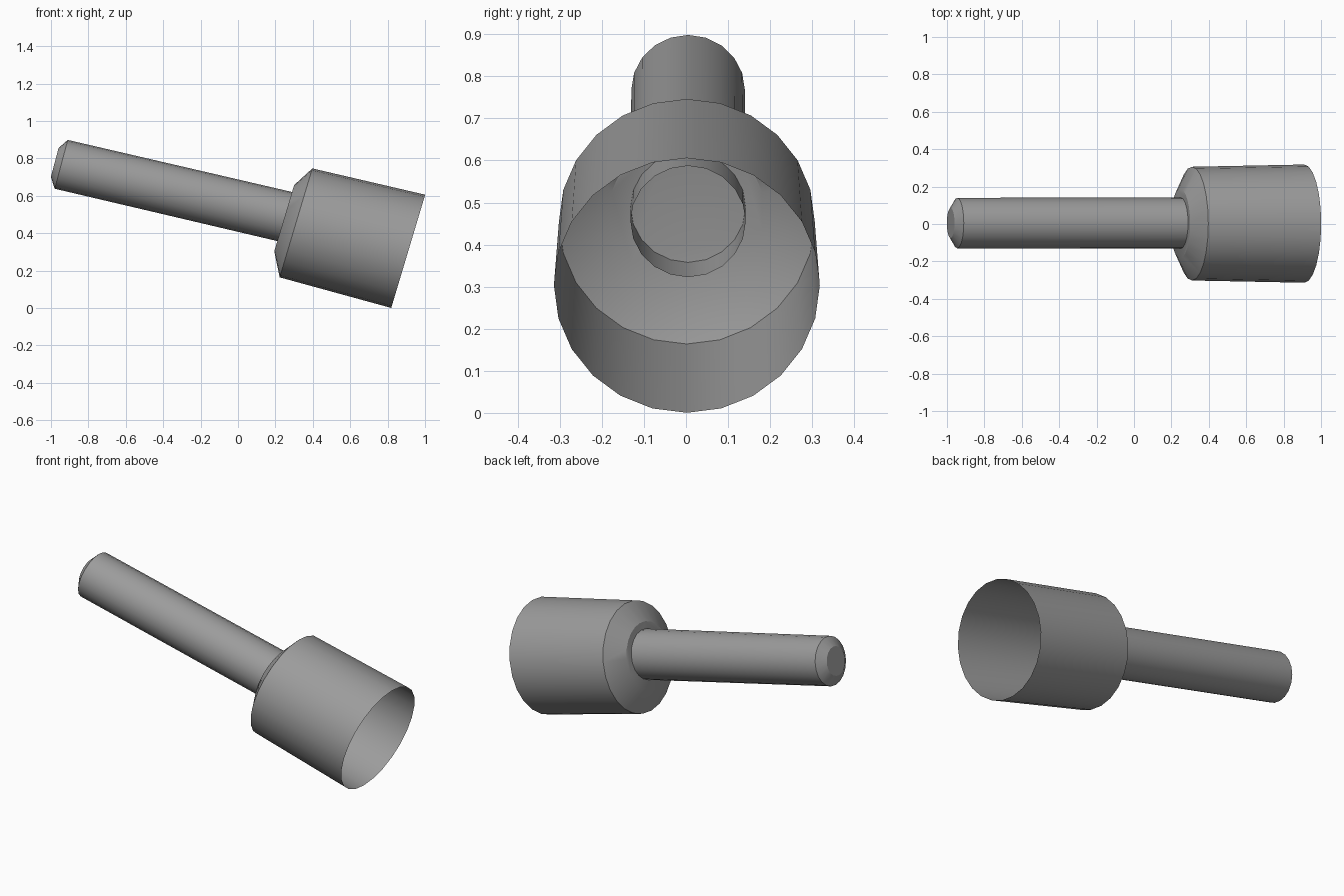
import bpy
import bmesh
from math import sin, cos, pi, radians

cube = bpy.data.objects.get("Cube")
if cube:
    bpy.data.objects.remove(cube)

GREY = (0.33, 0.33, 0.33, 1)
mat = bpy.data.materials.new("grey metal")
mat.use_nodes = True
mat.diffuse_color = GREY
mat.node_tree.nodes["Principled BSDF"].inputs["Base Color"].default_value = GREY


def ring_tube(name, rings, tilt, y, sides):
    """Skin tilted rings (x, z, radius); the first ring is capped, the last stays open."""
    bm = bmesh.new()
    t = radians(tilt)
    loops = []
    for x, z, r in rings:
        loop = []
        for i in range(sides):
            a = 2 * pi * i / sides
            up, side = r * cos(a), r * sin(a)
            loop.append(bm.verts.new((x + up * sin(t), y + side, z + up * cos(t))))
        loops.append(loop)
    for a, b in zip(loops, loops[1:]):
        for i in range(sides):
            j = (i + 1) % sides
            bm.faces.new((a[i], a[j], b[j], b[i]))
    bm.faces.new(loops[0])
    bmesh.ops.recalc_face_normals(bm, faces=bm.faces)
    mesh = bpy.data.meshes.new(name)
    bm.to_mesh(mesh)
    bm.free()
    mesh.materials.append(mat)
    ob = bpy.data.objects.new(name, mesh)
    bpy.context.collection.objects.link(ob)
    bpy.ops.object.select_all(action='DESELECT')
    ob.select_set(True)
    bpy.context.view_layer.objects.active = ob
    bpy.ops.object.shade_smooth_by_angle(angle=radians(30))
    return ob


# Open cup: flat back, sloped shoulder, slightly flared wall
ring_tube("cup", [(0.247, 0.48, 0.185), (0.31, 0.455, 0.304), (0.91, 0.303, 0.316)],
          16.7, 0.002, 24)

# Handle: bevelled tip, hollow end reaching inside the cup
ring_tube("handle", [(-0.98, 0.778, 0.08), (-0.945, 0.768, 0.135), (0.395, 0.455, 0.137)],
          15, 0.005, 20)
